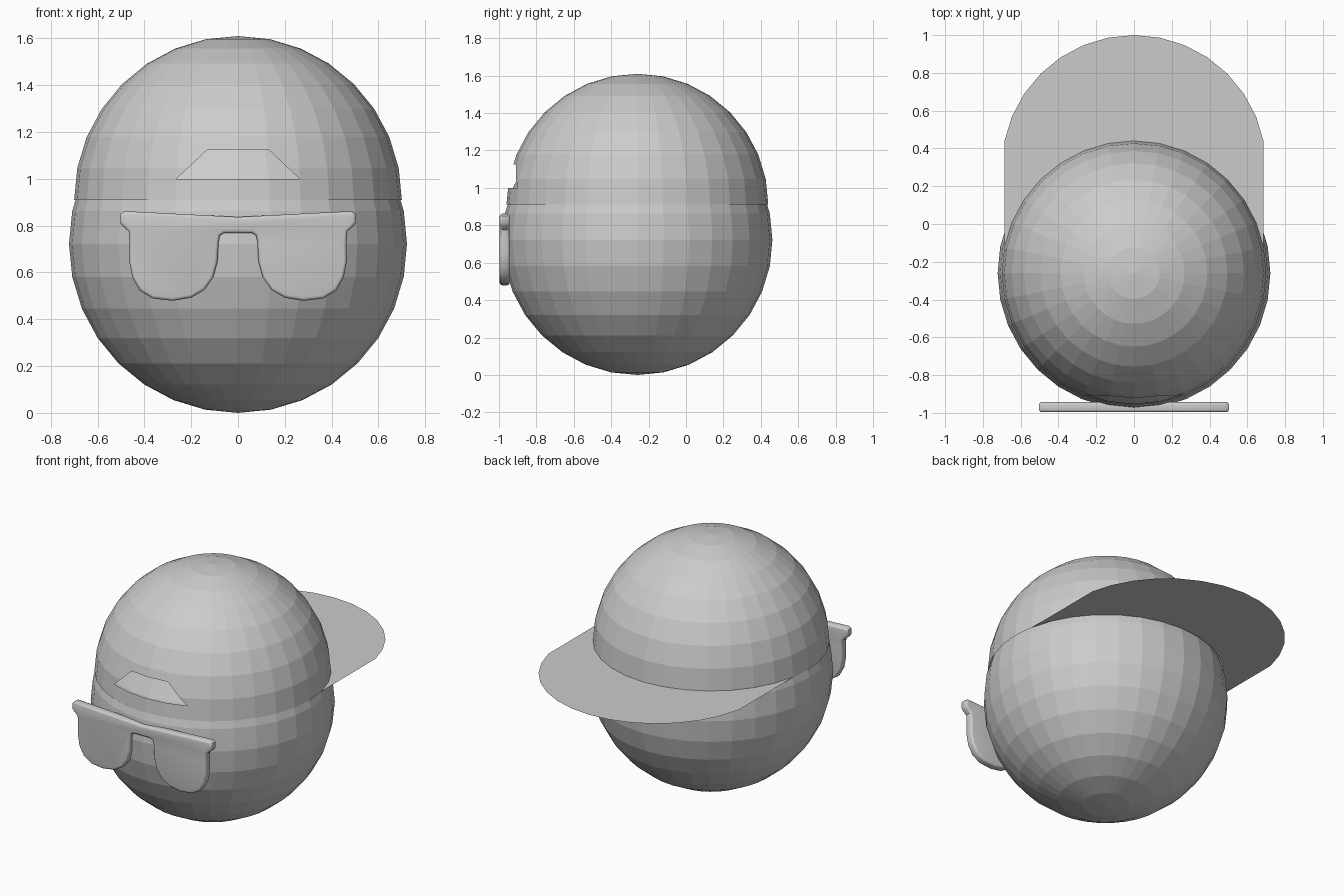
import bpy, bmesh
from mathutils import Vector

if "Cube" in bpy.data.objects:
    bpy.data.objects.remove(bpy.data.objects["Cube"])

CY = -0.26       # head axis
RIM_Z = 0.91     # cap hem height
CAP_R = 0.70


def finish(bm, name):
    me = bpy.data.meshes.new(name)
    bm.to_mesh(me)
    bm.free()
    ob = bpy.data.objects.new(name, me)
    bpy.context.collection.objects.link(ob)
    return ob


def sphere(radius, z):
    bm = bmesh.new()
    bmesh.ops.create_uvsphere(bm, u_segments=32, v_segments=16, radius=radius)
    bmesh.ops.translate(bm, verts=bm.verts, vec=(0, CY, z))
    return bm


# head
finish(sphere(0.722, 0.722), "head")

# cap dome: upper half of a sphere
bm = sphere(CAP_R, RIM_Z)
low = [v for v in bm.verts if v.co.z < RIM_Z - 0.001]
bmesh.ops.delete(bm, geom=low, context='VERTS')

# trapezoid opening at the front of the cap
z0, z1, w0, w1 = 1.0, 1.125, 0.263, 0.13
slope = (w0 - w1) / (z1 - z0)
planes = [((0, 0, z0), (0, 0, 1)), ((0, 0, z1), (0, 0, 1))]
planes += [((s * w0, 0, z0), (s, 0, slope)) for s in (-1, 1)]
for co, no in planes:
    faces = [f for f in bm.faces
             if f.calc_center_median().y < CY - 0.4 and abs(f.calc_center_median().x) < 0.4]
    geom = set(faces)
    for f in faces:
        geom.update(f.edges)
        geom.update(f.verts)
    bmesh.ops.bisect_plane(bm, geom=list(geom), dist=1e-5,
                           plane_co=co, plane_no=Vector(no).normalized())


def in_opening(f):
    c = f.calc_center_median()
    return c.y < CY and z0 < c.z < z1 and abs(c.x) < w0 - slope * (c.z - z0)


bmesh.ops.delete(bm, geom=[f for f in bm.faces if in_opening(f)], context='FACES')

# brim: rear rim edges pulled straight back
rim = [e for e in bm.edges if e.is_boundary
       and all(abs(v.co.z - RIM_Z) < 1e-3 and v.co.y > CY + 0.1 for v in e.verts)]
ext = bmesh.ops.extrude_edge_only(bm, edges=rim)["geom"]
bmesh.ops.translate(bm, verts=[g for g in ext if isinstance(g, bmesh.types.BMVert)],
                    vec=(0, 0.56, 0))
finish(bm, "backward_cap")

# sunglasses: half outline mirrored, extruded and rounded
half = [(0, 0.837), (0.25, 0.85), (0.485, 0.862), (0.503, 0.85), (0.503, 0.81),
        (0.49, 0.795), (0.467, 0.775), (0.463, 0.72), (0.465, 0.65), (0.452, 0.58),
        (0.42, 0.523), (0.365, 0.489), (0.28, 0.479), (0.2, 0.492), (0.143, 0.525),
        (0.105, 0.58), (0.087, 0.65), (0.083, 0.73), (0.077, 0.758), (0.06, 0.768),
        (0, 0.768)]
outline = half + [(-x, z) for x, z in reversed(half[1:-1])]
bm = bmesh.new()
face = bm.faces.new([bm.verts.new((x, -0.996, z)) for x, z in outline])
ext = bmesh.ops.extrude_face_region(bm, geom=[face], use_keep_orig=True)["geom"]
bmesh.ops.translate(bm, verts=[g for g in ext if isinstance(g, bmesh.types.BMVert)],
                    vec=(0, 0.053, 0))
bmesh.ops.recalc_face_normals(bm, faces=bm.faces)
# round only the front and back outlines
loops = [e for e in bm.edges if abs(e.verts[0].co.y - e.verts[1].co.y) < 1e-4]
bmesh.ops.bevel(bm, geom=loops, offset=0.014, segments=3, profile=0.5, affect='EDGES')
glasses = finish(bm, "sunglasses")
bpy.context.view_layer.objects.active = glasses
glasses.select_set(True)
bpy.ops.object.shade_smooth_by_angle(angle=0.7)
